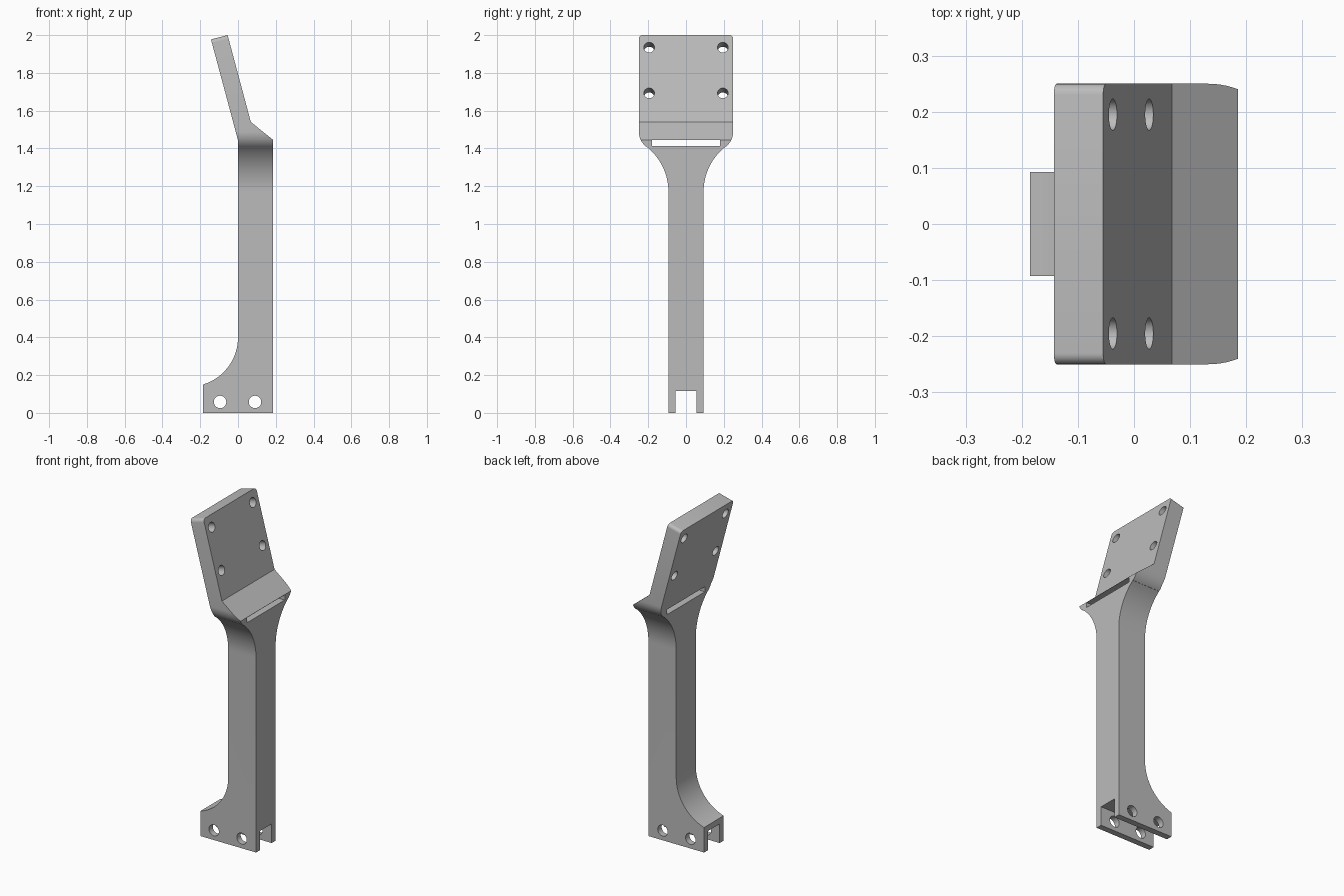
import bpy
import bmesh
from math import sin, cos, radians, atan2
from mathutils import Vector, Matrix

if "Cube" in bpy.data.objects:
    bpy.data.objects.remove(bpy.data.objects["Cube"])

grey = bpy.data.materials.new("plain grey")
grey.use_nodes = True
COLOUR = (0.5, 0.5, 0.5, 1)
grey.diffuse_color = COLOUR
grey.node_tree.nodes["Principled BSDF"].inputs["Base Color"].default_value = COLOUR


def arc(cx, cz, r, start, end, n=16):
    """Points on an arc, angles in degrees."""
    angles = [radians(start + (end - start) * i / n) for i in range(n + 1)]
    return [(cx + r * cos(a), cz + r * sin(a)) for a in angles]


def finish(bm, name):
    bmesh.ops.recalc_face_normals(bm, faces=bm.faces)
    mesh = bpy.data.meshes.new(name)
    bm.to_mesh(mesh)
    bm.free()
    mesh.materials.append(grey)
    ob = bpy.data.objects.new(name, mesh)
    bpy.context.collection.objects.link(ob)
    return ob


def prism(points, axis, half):
    """Extrude a profile symmetrically along x or y."""
    bm = bmesh.new()
    place = (lambda u, z: (u, -half, z)) if axis == "y" else (lambda u, z: (-half, u, z))
    face = bm.faces.new([bm.verts.new(place(u, z)) for u, z in points])
    out = bmesh.ops.extrude_face_region(bm, geom=[face])
    moved = [g for g in out["geom"] if isinstance(g, bmesh.types.BMVert)]
    step = Vector((0, 2 * half, 0)) if axis == "y" else Vector((2 * half, 0, 0))
    bmesh.ops.translate(bm, verts=moved, vec=step)
    return bm


def box(name, size, centre):
    bm = bmesh.new()
    m = Matrix.Translation(centre) @ Matrix.Diagonal((*size, 1))
    bmesh.ops.create_cube(bm, size=1, matrix=m)
    return finish(bm, name)


def pin(name, centre, direction, r, length):
    bm = bmesh.new()
    turn = Vector(direction).to_track_quat("Z", "Y").to_matrix().to_4x4()
    bmesh.ops.create_cone(bm, cap_ends=True, segments=40, radius1=r, radius2=r,
                          depth=length, matrix=Matrix.Translation(centre) @ turn)
    return finish(bm, name)


def combine(ob, tool, operation):
    mod = ob.modifiers.new(operation, "BOOLEAN")
    mod.operation, mod.object, mod.solver = operation, tool, "EXACT"
    bpy.context.view_layer.objects.active = ob
    bpy.ops.object.modifier_apply(modifier=mod.name)
    bpy.data.objects.remove(tool)


# Side profile: foot, stem, lip and tilted plate
r = 0.261
end = -atan2(0.25, r - 0.185) * 180 / 3.14159265
profile = [(-0.185, 0), (0.185, 0), (0.185, 1.446), (0.068, 1.54),
           (-0.055, 2.0), (-0.143, 1.977), (0, 1.443)]
profile += arc(-r, 0.4, r, 0, end)
bm = prism(profile, "y", 0.25)

# Rounded top corners of the plate
corners = [e for e in bm.edges if all(abs(abs(v.co.y) - 0.25) < 1e-4 and v.co.z > 1.9
                                      for v in e.verts)
           and abs(e.verts[0].co.y - e.verts[1].co.y) < 1e-4]
bmesh.ops.bevel(bm, geom=corners, offset=0.02, segments=6, profile=0.5, affect="EDGES")
bracket = finish(bm, "bracket")

# Outline across the width: narrow stem flaring out to the plate
half = [(0.093, -0.1)] + arc(0.398, 1.17, 0.305, 180, 128)
half += arc(0.15, 1.489, 0.1, -52, 0, 10) + [(0.25, 1.6), (0.27, 1.62), (0.27, 2.2)]
outline = half + [(-y, z) for y, z in reversed(half)]
combine(bracket, finish(prism(outline, "x", 0.5), "outline"), "INTERSECT")

# Channel under the foot and slot below the lip
combine(bracket, box("channel", (1, 0.112, 0.23), (0, 0, 0)), "DIFFERENCE")
combine(bracket, box("slot", (1, 0.36, 0.031), (0, 0, 1.429)), "DIFFERENCE")

# Cross holes through the foot
for x in (-0.095, 0.09):
    combine(bracket, pin("foot_hole", (x, 0, 0.058), (0, 1, 0), 0.033, 0.5), "DIFFERENCE")

# Screw holes square to the tilted plate
tilt = radians(15)
for y in (-0.195, 0.195):
    for x, z in ((-0.037, 1.935), (0.028, 1.693)):
        combine(bracket, pin("plate_hole", (x, y, z), (cos(tilt), 0, sin(tilt)), 0.028, 0.4),
                "DIFFERENCE")

bpy.ops.object.select_all(action="DESELECT")
bracket.select_set(True)
bpy.context.view_layer.objects.active = bracket
bpy.ops.object.shade_smooth_by_angle(angle=radians(25))
